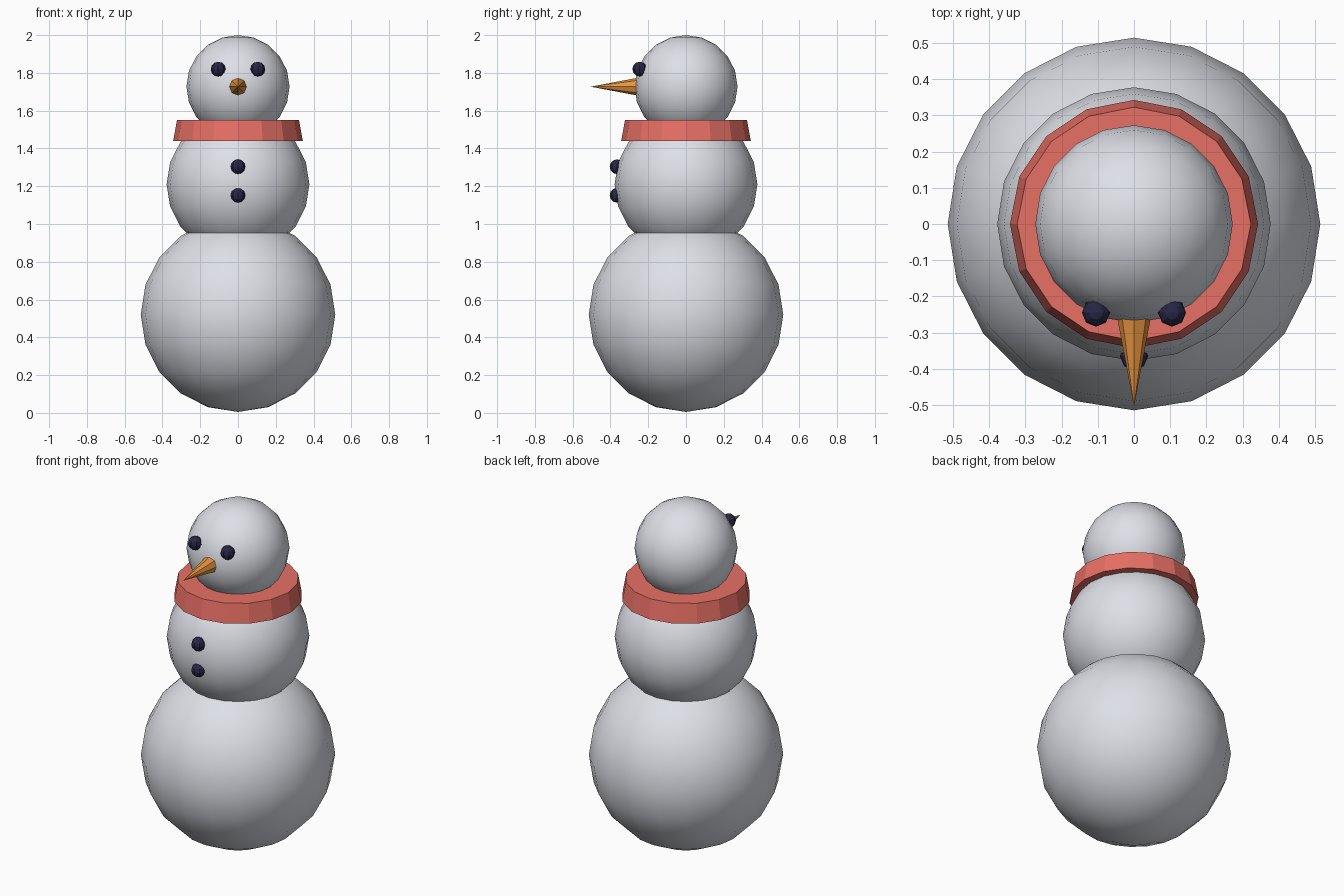
import bpy
from math import radians

cube = bpy.data.objects.get("Cube")
if cube:
    bpy.data.objects.remove(cube, do_unlink=True)


def make_material(name, color):
    mat = bpy.data.materials.new(name)
    mat.use_nodes = True
    mat.diffuse_color = (*color, 1)
    bsdf = next(n for n in mat.node_tree.nodes if n.type == "BSDF_PRINCIPLED")
    bsdf.inputs["Base Color"].default_value = (*color, 1)
    return mat


snow = make_material("snow white", (0.80, 0.82, 0.88))
wool = make_material("scarf red", (0.80, 0.16, 0.13))
carrot = make_material("carrot orange", (0.80, 0.30, 0.05))
coal = make_material("coal navy", (0.02, 0.02, 0.06))


def finish(name, mat):
    obj = bpy.context.object
    obj.name = name
    obj.data.materials.append(mat)
    return obj


def ball(name, mat, radius, location, segments, rings, smooth=False):
    bpy.ops.mesh.primitive_uv_sphere_add(
        segments=segments, ring_count=rings, radius=radius, location=location)
    finish(name, mat)
    if smooth:
        bpy.ops.object.shade_smooth()


# Three stacked snowballs
for name, radius, z in (("lower_body", 0.515, 0.52),
                        ("upper_body", 0.378, 1.21),
                        ("head", 0.273, 1.727)):
    ball(name, snow, radius, (0, 0, z), 20, 10, smooth=True)

# Faceted, slightly tapered scarf
bpy.ops.mesh.primitive_cone_add(
    vertices=16, radius1=0.343, radius2=0.323, depth=0.11, location=(0, 0, 1.495))
finish("scarf", wool)

# Carrot nose pointing forward
bpy.ops.mesh.primitive_cone_add(
    vertices=8, radius1=0.05, radius2=0, depth=0.265,
    location=(0, -0.3725, 1.727), rotation=(radians(90), 0, 0))
finish("nose", carrot)

# Coal eyes and buttons
for side, x in (("left", 0.105), ("right", -0.105)):
    ball(side + "_eye", coal, 0.039, (x, -0.245, 1.82), 8, 6)
for name, z in (("upper_button", 1.303), ("lower_button", 1.152)):
    ball(name, coal, 0.039, (0, -0.365, z), 8, 6)
